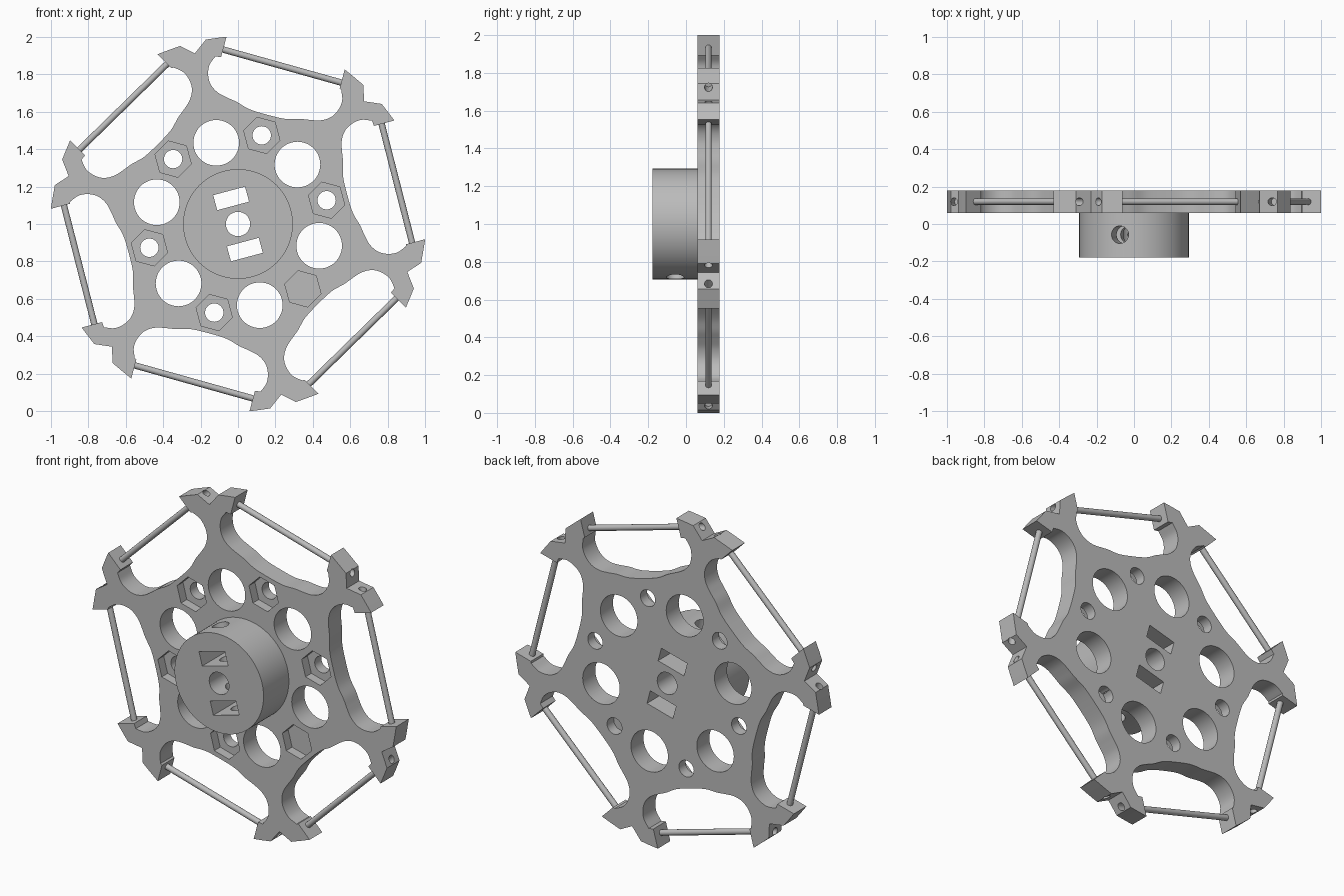
import bpy, bmesh
from math import cos, sin, radians, pi
from mathutils import Vector

FRONT, BACK, HUB_FRONT = 0.06, 0.178, -0.178
MID = (FRONT + BACK) / 2
CENTRE_Z = 1.0
ARMS = [45 + 60 * k for k in range(6)]
GAPS = [15 + 60 * k for k in range(6)]

if "Cube" in bpy.data.objects:
    bpy.data.objects.remove(bpy.data.objects["Cube"])

grey = bpy.data.materials.new("plain_grey")
grey.use_nodes = True
colour = (0.5, 0.5, 0.5, 1)
grey.diffuse_color = colour
grey.node_tree.nodes["Principled BSDF"].inputs["Base Color"].default_value = colour


def at(angle, out, side=0.0):
    """Point in the wheel plane: distance out along an angle, then sideways clockwise."""
    c, s = cos(radians(angle)), sin(radians(angle))
    return Vector((out * c + side * s, out * s - side * c))


def prism(name, points, y0, y1):
    bm = bmesh.new()
    face = bm.faces.new([bm.verts.new((p[0], y0, p[1] + CENTRE_Z)) for p in points])
    new = bmesh.ops.extrude_face_region(bm, geom=[face])["geom"]
    moved = [v for v in new if isinstance(v, bmesh.types.BMVert)]
    bmesh.ops.translate(bm, verts=moved, vec=(0, y1 - y0, 0))
    bmesh.ops.recalc_face_normals(bm, faces=bm.faces)
    mesh = bpy.data.meshes.new(name)
    bm.to_mesh(mesh)
    bm.free()
    mesh.materials.append(grey)
    ob = bpy.data.objects.new(name, mesh)
    bpy.context.collection.objects.link(ob)
    return ob


def disc(name, middle, radius, y0, y1, sides=48, turn=0.0):
    return prism(name, [middle + at(turn + 360 * i / sides, radius) for i in range(sides)], y0, y1)


def bar(name, a, b, y, radius, sides=16):
    start, end = Vector((a[0], y, a[1] + CENTRE_Z)), Vector((b[0], y, b[1] + CENTRE_Z))
    bpy.ops.mesh.primitive_cylinder_add(vertices=sides, radius=radius, depth=(end - start).length,
                                        location=(start + end) / 2)
    ob = bpy.context.object
    ob.name = name
    ob.rotation_mode = 'QUATERNION'
    ob.rotation_quaternion = (end - start).to_track_quat('Z', 'Y')
    ob.data.materials.append(grey)
    return ob


def cut(target, cutters):
    for cutter in cutters:
        cutter.hide_render = True
        mod = target.modifiers.new("cut", 'BOOLEAN')
        mod.operation, mod.solver, mod.object = 'DIFFERENCE', 'EXACT', cutter
        bpy.context.view_layer.objects.active = target
        bpy.ops.object.modifier_apply(modifier=mod.name)
        bpy.data.objects.remove(cutter)


def smooth(ob):
    bpy.ops.object.select_all(action='DESELECT')
    ob.select_set(True)
    bpy.context.view_layer.objects.active = ob
    bpy.ops.object.shade_smooth_by_angle(angle=radians(28))


def spline(points, steps=5):
    """Catmull-Rom curve through the points."""
    p = [Vector(q) for q in points]
    p = [2 * p[0] - p[1]] + p + [2 * p[-1] - p[-2]]
    curve = []
    for a, b, c, d in zip(p, p[1:], p[2:], p[3:]):
        for i in range(steps):
            t = i / steps
            curve.append(0.5 * (2 * b + (c - a) * t + (2 * a - 5 * b + 4 * c - d) * t ** 2
                                + (3 * b - a - 3 * c + d) * t ** 3))
    return curve + [p[-2]]


# Wavy edge between two arms as (out, side), mirrored about the gap
half = [(0.834, 0.348), (0.78, 0.367), (0.725, 0.359), (0.68, 0.332), (0.65, 0.285),
        (0.637, 0.23), (0.628, 0.175), (0.608, 0.1)]
wave = spline([(w, -t) for w, t in half] + [(0.604, 0)] + half[::-1])
gap_edge = [(0.95, -0.318), (0.837, -0.318)] + wave + [(0.839, 0.337), (0.945, 0.337)]
# Forked arm end as (radius, clockwise angle from the arm)
fork = [(1.0, -6.7), (1.0, -3.0), (0.94, 0.8), (1.0, 5.1), (1.0, 8.3)]

outline = []
for gap in reversed(GAPS):
    outline += [at(gap, w, t) for w, t in gap_edge]
    outline += [at(gap - 30 - a, r) for r, a in fork]
plate = prism("wheel_plate", outline, FRONT, BACK)
hub = disc("hub", Vector((0, 0)), 0.293, HUB_FRONT, FRONT, 96)


# Bore and two slots run through both hub and plate
def centre_cutters():
    tools = [disc("bore_cutter", Vector((0, 0)), 0.065, -0.4, 0.4)]
    for angle in (105, 285):
        corners = [(0.1, -0.088), (0.1, 0.088), (0.183, 0.088), (0.183, -0.088)]
        tools.append(prism("slot_cutter", [at(angle, w, t) for w, t in corners], -0.4, 0.4))
    return tools


cut(hub, centre_cutters() + [bar("screw_cutter", at(105, 0.4), at(285, 0.4), -0.057, 0.047, 32)])
cut(plate, centre_cutters())

# Large round openings on the arms, bolt holes with hexagonal pockets between
cut(plate, [disc("opening_cutter", at(a, 0.449), 0.122, -0.1, 0.4) for a in ARMS])
cut(plate, [disc("bolt_cutter", at(g, 0.49), 0.049, -0.1, 0.4, 32) for g in GAPS])
cut(plate, [disc("pocket_cutter", at(g, 0.49), 0.1, -0.1, 0.115, 6, g + 30) for g in GAPS])

# Rods joining neighbouring arm ends, with pin holes behind them
for gap in GAPS:
    cut(plate, [bar("pin_cutter", at(gap, 0.88, -0.37), at(gap, 0.88, -0.49), MID, 0.021),
                bar("pin_cutter", at(gap, 0.872, 0.37), at(gap, 0.872, 0.49), MID, 0.021)])
    smooth(bar("rod", at(gap, 0.88, -0.365), at(gap, 0.872, 0.365), MID, 0.017))

smooth(plate)
smooth(hub)
